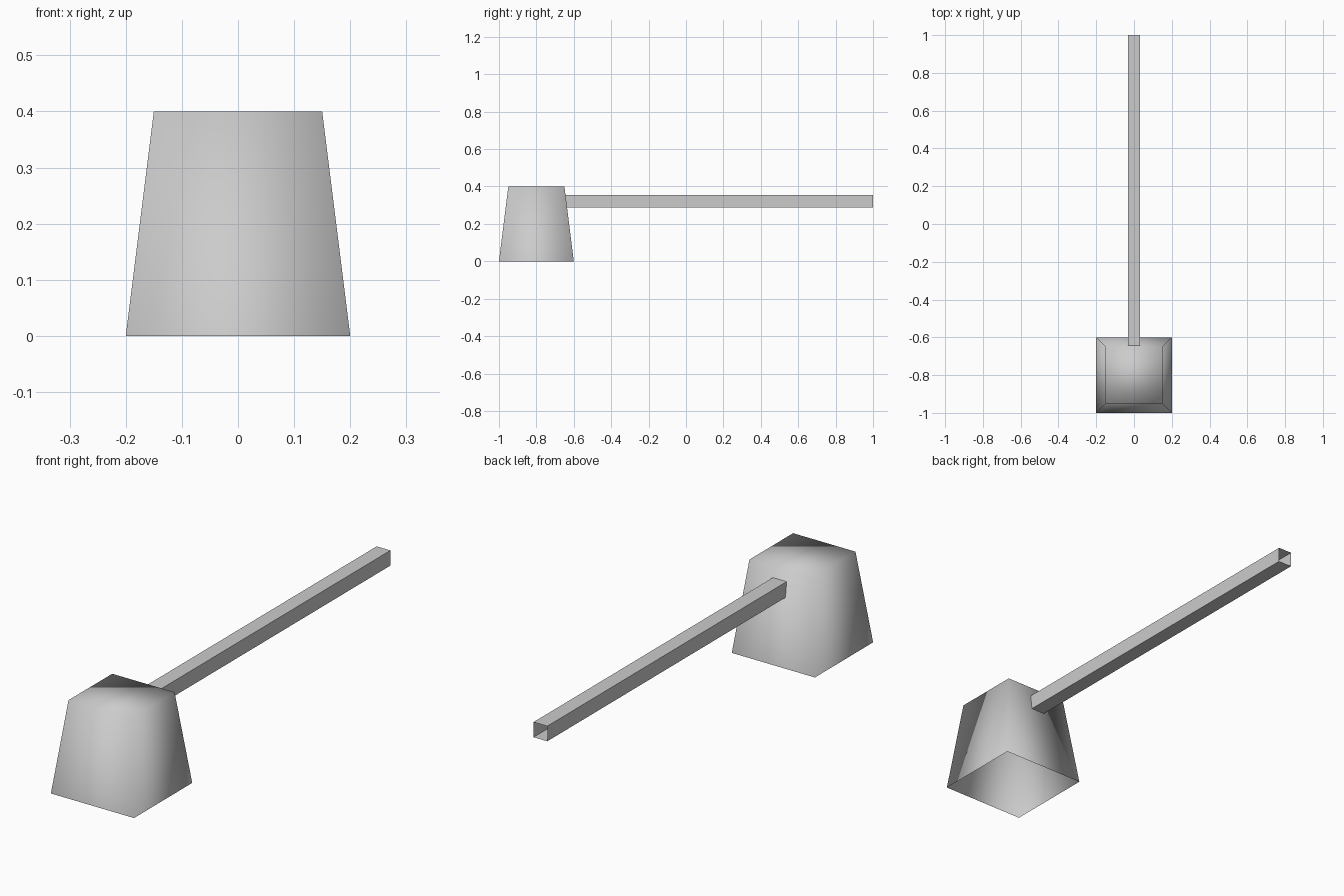
import bpy
import bmesh

cube = bpy.data.objects.get("Cube")
if cube:
    bpy.data.objects.remove(cube, do_unlink=True)

grey = bpy.data.materials.new("plain grey")
grey.use_nodes = True
colour = (0.6, 0.6, 0.6, 1)
grey.diffuse_color = colour
grey.node_tree.nodes["Principled BSDF"].inputs["Base Color"].default_value = colour


def square(bm, half, axis, centre, offset):
    """Four corners of a square across the given axis."""
    corners = []
    for u, v in ((-1, -1), (1, -1), (1, 1), (-1, 1)):
        if axis == "z":
            co = (u * half, centre + v * half, offset)
        else:
            co = (-u * half, offset, centre + v * half)
        corners.append(bm.verts.new(co))
    return corners


def shell(name, start, end, cap_end=False, smooth=False):
    """Thin four-sided tube between two squares, with an optional end cap."""
    bm = bmesh.new()
    a, b = square(bm, *start), square(bm, *end)
    for i in range(4):
        j = (i + 1) % 4
        bm.faces.new((a[i], a[j], b[j], b[i]))
    if cap_end:
        bm.faces.new(b)
    for face in bm.faces:
        face.smooth = smooth
    mesh = bpy.data.meshes.new(name)
    bm.to_mesh(mesh)
    bm.free()
    mesh.materials.append(grey)
    obj = bpy.data.objects.new(name, mesh)
    bpy.context.collection.objects.link(obj)
    return obj


# Tapered head: closed on top, open underneath, softly shaded
shell("head", (0.2, "z", -0.8, 0), (0.15, "z", -0.8, 0.4), cap_end=True, smooth=True)

# Long square handle, hollow and open at its ends
shell("handle", (0.033, "y", 0.322, -0.645), (0.033, "y", 0.322, 1.0))
